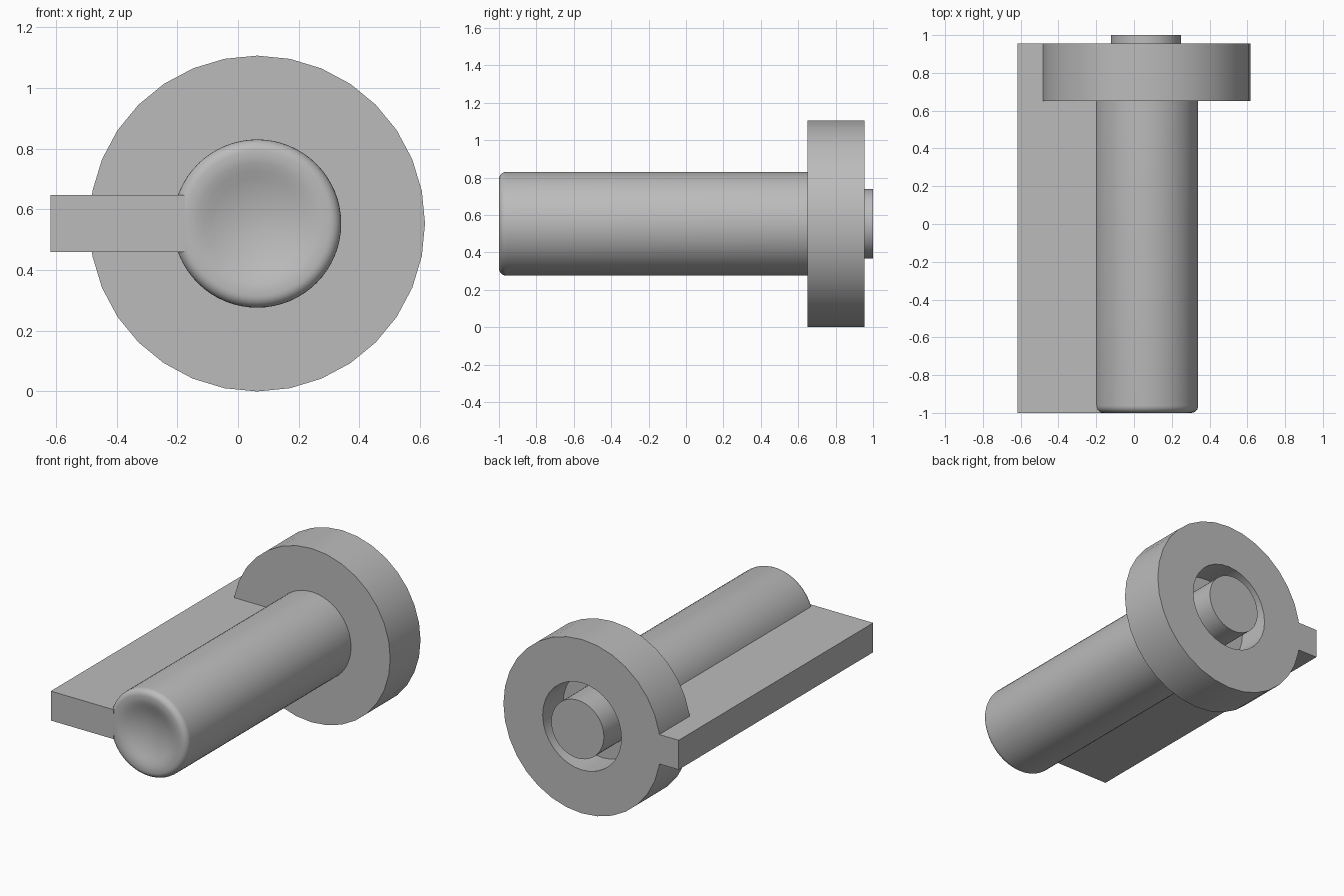
import bpy, bmesh, math

if "Cube" in bpy.data.objects:
    bpy.data.objects.remove(bpy.data.objects["Cube"])

AXIS_X, AXIS_Z = 0.063, 0.553

grey = bpy.data.materials.new("plain grey")
grey.use_nodes = True
colour = (0.5, 0.5, 0.5, 1)
grey.diffuse_color = colour
grey.node_tree.nodes["Principled BSDF"].inputs["Base Color"].default_value = colour


def finish(bm, name, smooth_angle=None):
    bmesh.ops.remove_doubles(bm, verts=bm.verts, dist=1e-5)
    bmesh.ops.recalc_face_normals(bm, faces=bm.faces)
    mesh = bpy.data.meshes.new(name)
    bm.to_mesh(mesh)
    bm.free()
    mesh.materials.append(grey)
    ob = bpy.data.objects.new(name, mesh)
    bpy.context.collection.objects.link(ob)
    if smooth_angle:
        bpy.ops.object.select_all(action="DESELECT")
        ob.select_set(True)
        bpy.context.view_layer.objects.active = ob
        bpy.ops.object.shade_smooth_by_angle(angle=math.radians(smooth_angle))
    return ob


def lathe(name, profile, steps, closed=False):
    """Spin (radius, y) points around the long axis."""
    bm = bmesh.new()
    verts = [bm.verts.new((AXIS_X + r, y, AXIS_Z)) for r, y in profile]
    pairs = list(zip(verts, verts[1:]))
    if closed:
        pairs.append((verts[-1], verts[0]))
    edges = [bm.edges.new(p) for p in pairs]
    bmesh.ops.spin(bm, geom=verts + edges, cent=(AXIS_X, 0, AXIS_Z),
                   axis=(0, 1, 0), angle=math.tau, steps=steps)
    return finish(bm, name, 32)


# Shaft with dished, rounded tip and a thinner pin at the back
R, PIN, FILLET, DISH, DEPTH = 0.277, 0.185, 0.038, 0.2, 0.045
FLOOR = 0.75
tip = [(DISH * i / 8, -1 + DEPTH * (1 - (i / 8) ** 2)) for i in range(8)]
tip += [(DISH, -0.997), (DISH + 0.018, -1)]
for i in range(7):
    a = math.pi / 2 * i / 6
    tip.append((R - FILLET + FILLET * math.sin(a), -1 + FILLET - FILLET * math.cos(a)))
lathe("shaft", tip + [(R, FLOOR), (PIN, FLOOR), (PIN, 1), (0, 1)], 64)

# Thick collar around the rear of the shaft, open at the back
RIM, FRONT, BACK = 0.553, 0.65, 0.955
lathe("collar", [(R, FRONT), (RIM, FRONT), (RIM, BACK), (R, BACK)], 32, closed=True)

# Flat fin running the full length, stepped clear of the collar opening
bm = bmesh.new()
outline = [(-0.617, -1), (-0.175, -1), (-0.175, 0.7), (-0.3, 0.7),
           (-0.3, BACK), (-0.617, BACK)]
base = bm.faces.new([bm.verts.new((x, y, 0.46)) for x, y in outline])
top = bmesh.ops.extrude_face_region(bm, geom=[base])["geom"]
bmesh.ops.translate(bm, vec=(0, 0, 0.187),
                    verts=[v for v in top if isinstance(v, bmesh.types.BMVert)])
finish(bm, "fin")
